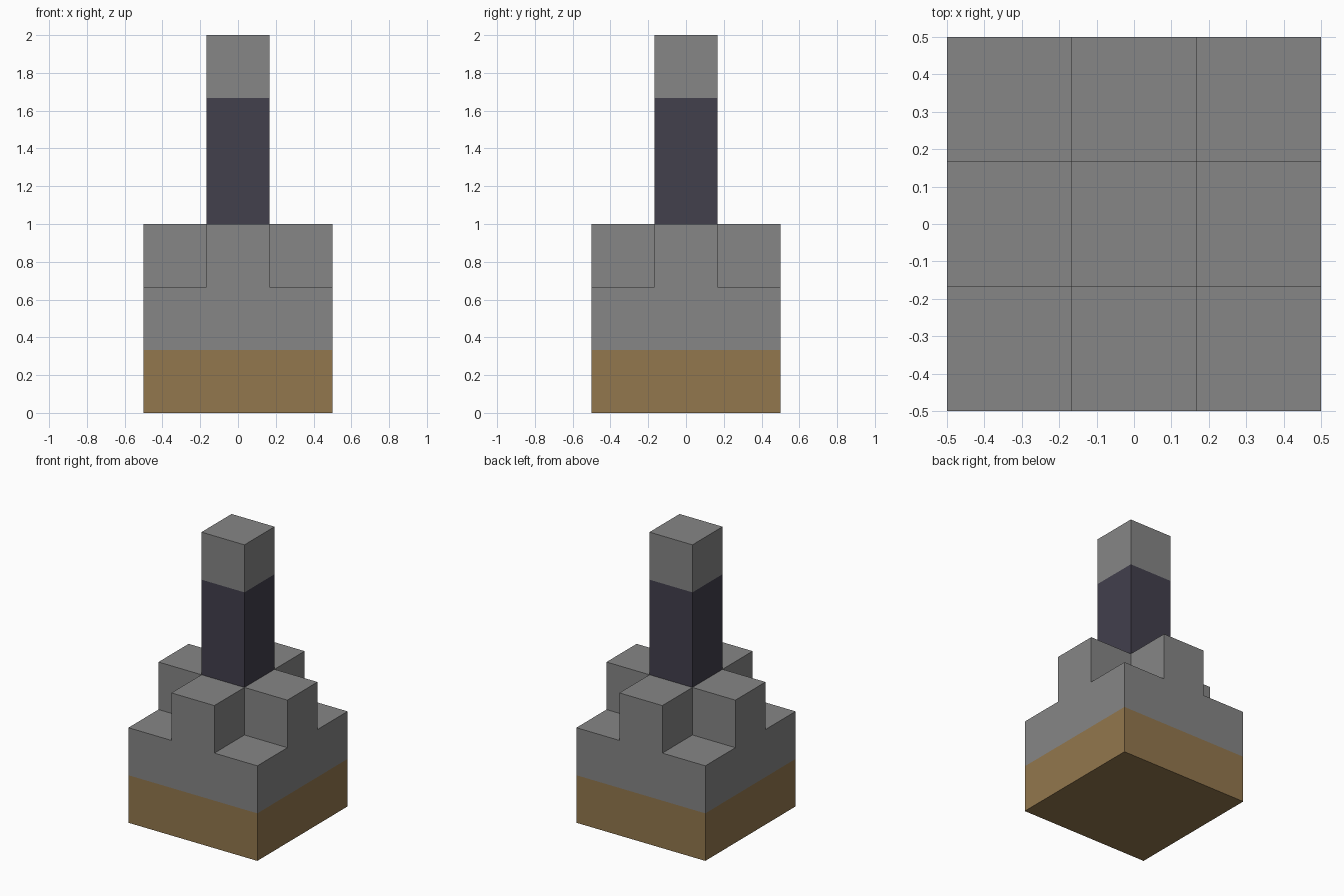
import bpy
import bmesh
from mathutils import Vector

cube = bpy.data.objects.get("Cube")
if cube:
    bpy.data.objects.remove(cube)

S = 1 / 3  # block size


def make_material(name, rgb):
    mat = bpy.data.materials.new(name)
    mat.use_nodes = True
    color = (*rgb, 1)
    mat.diffuse_color = color
    mat.node_tree.nodes["Principled BSDF"].inputs["Base Color"].default_value = color
    return mat


wood = make_material("brown wood", (0.29, 0.185, 0.075))
stone = make_material("grey stone", (0.238, 0.238, 0.238))
dark = make_material("dark slate", (0.054, 0.050, 0.073))


def layer(z, keep=lambda x, y: True):
    return {(x, y, z) for x in (-1, 0, 1) for y in (-1, 0, 1) if keep(x, y)}


# Parts as sets of blocks
parts = {
    "wooden_foundation": (layer(0), wood),
    "stone_base_with_cross": (layer(1) | layer(2, lambda x, y: x * y == 0), stone),
    "dark_column": ({(0, 0, 3), (0, 0, 4)}, dark),
    "stone_cap": ({(0, 0, 5)}, stone),
}
occupied = set().union(*(cells for cells, _ in parts.values()))


def build(name, cells, mat):
    """Make one part from the exposed faces of its blocks."""
    bm = bmesh.new()
    for cell in cells:
        for axis in range(3):
            for sign in (-1, 1):
                n = Vector((0, 0, 0))
                n[axis] = sign
                if tuple(int(a + b) for a, b in zip(cell, n)) in occupied:
                    continue
                u = Vector((0, 0, 0))
                u[(axis + 1) % 3] = 1
                v = n.cross(u)
                middle = Vector(cell) + Vector((0, 0, 0.5)) + n / 2
                corners = (-u - v, u - v, u + v, v - u)
                bm.faces.new([bm.verts.new((middle + c / 2) * S) for c in corners])
    # Weld the blocks and merge flat areas
    bmesh.ops.remove_doubles(bm, verts=bm.verts, dist=0.001)
    bmesh.ops.dissolve_limit(bm, angle_limit=0.01, verts=bm.verts, edges=bm.edges)
    mesh = bpy.data.meshes.new(name)
    bm.to_mesh(mesh)
    bm.free()
    mesh.materials.append(mat)
    bpy.context.collection.objects.link(bpy.data.objects.new(name, mesh))


for part, (blocks, material) in parts.items():
    build(part, blocks, material)
